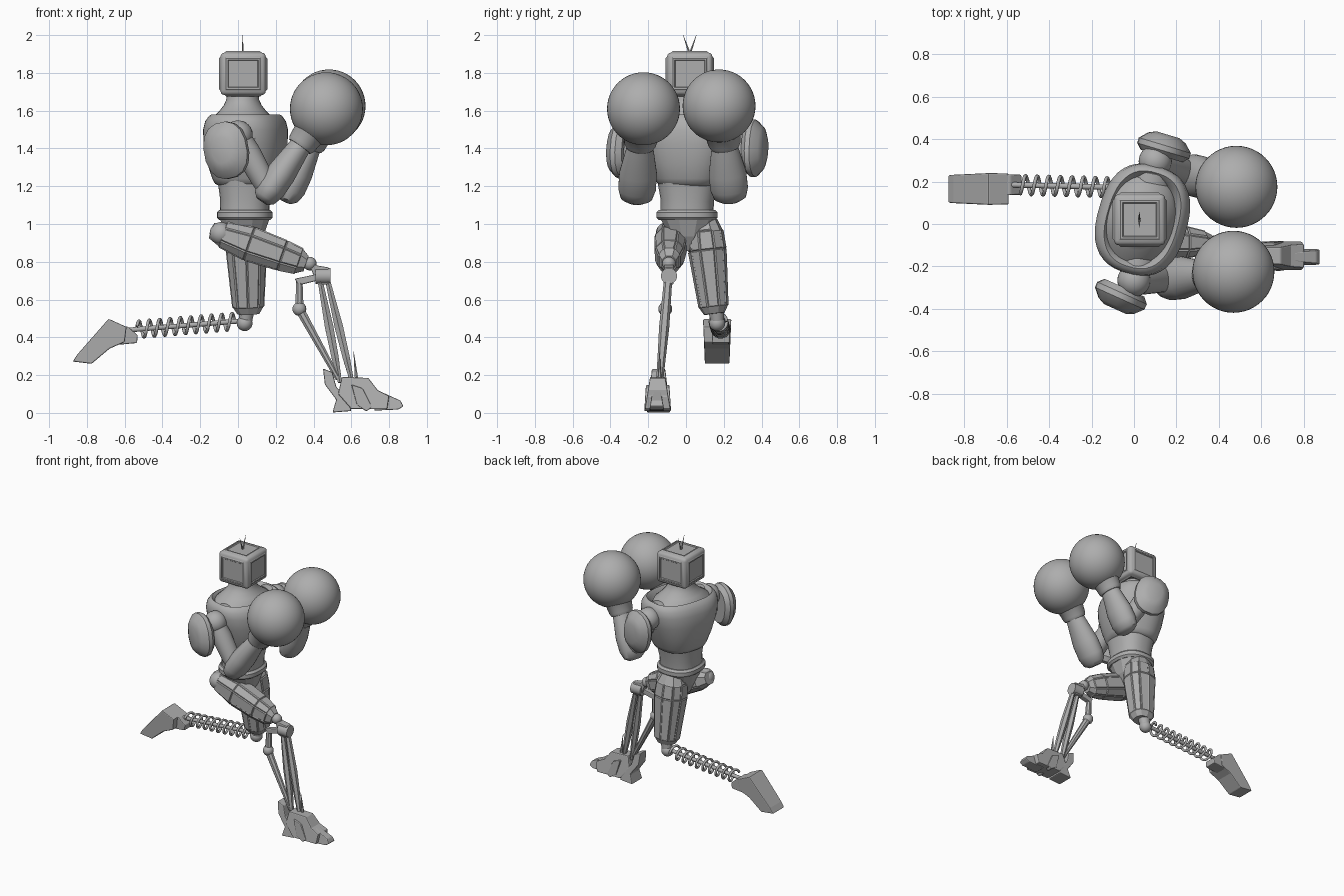
import bpy, bmesh, math
from mathutils import Vector, Matrix

old = bpy.data.objects.get("Cube")
if old:
    bpy.data.objects.remove(old, do_unlink=True)

GREY = (0.42, 0.42, 0.42, 1)
mat = bpy.data.materials.new("plain grey")
mat.use_nodes = True
mat.diffuse_color = GREY
mat.node_tree.nodes["Principled BSDF"].inputs["Base Color"].default_value = GREY


def finish(name, bm, smooth=None, bevel=0):
    """Turn a bmesh into an object; smooth is the sharp-edge angle in degrees."""
    bmesh.ops.recalc_face_normals(bm, faces=bm.faces)
    me = bpy.data.meshes.new(name)
    for f in bm.faces:
        f.smooth = smooth is not None
    bm.to_mesh(me)
    bm.free()
    if smooth is not None:
        me.set_sharp_from_angle(angle=math.radians(smooth))
    ob = bpy.data.objects.new(name, me)
    bpy.context.collection.objects.link(ob)
    me.materials.append(mat)
    if bevel:
        mod = ob.modifiers.new("bevel", "BEVEL")
        mod.width, mod.segments = bevel, 2
    return ob


def tube(name, a, b, sections, n=24, power=2, roll=0, smooth=40, panels=0, bevel=0):
    """Loft superellipse sections (t, ru, rv, shift) from a to b."""
    a, b = Vector(a), Vector(b)
    w = (b - a).normalized()
    v = Vector((0, 1, 0)) if abs(w.y) < 0.99 else Vector((1, 0, 0))
    v = (v - w * v.dot(w)).normalized()
    v = Matrix.Rotation(math.radians(roll), 3, w) @ v
    u = v.cross(w)
    bm = bmesh.new()
    rings = []
    for t, ru, rv, *shift in sections:
        c = a.lerp(b, t) + u * (shift[0] if shift else 0)
        ring = []
        for i in range(n):
            ang = math.tau * (i + 0.5) / n
            cs, sn = math.cos(ang), math.sin(ang)
            x = math.copysign(abs(cs) ** (2 / power), cs) * ru
            y = math.copysign(abs(sn) ** (2 / power), sn) * rv
            ring.append(bm.verts.new(c + u * x + v * y))
        rings.append(ring)
    sides = []
    for r, s in zip(rings, rings[1:]):
        for i in range(n):
            j = (i + 1) % n
            sides.append(bm.faces.new((r[i], r[j], s[j], s[i])))
    bm.faces.new(rings[0])
    bm.faces.new(rings[-1])
    if panels:
        bmesh.ops.recalc_face_normals(bm, faces=bm.faces)
        big = [f for f in sides if f.calc_area() > 0.004]
        bmesh.ops.inset_individual(bm, faces=big, thickness=0.007, depth=panels)
    return finish(name, bm, smooth, bevel)


def rod(name, a, b, r0, r1=None, n=16, smooth=40):
    r1 = r0 if r1 is None else r1
    return tube(name, a, b, [(0, r0, r0), (1, r1, r1)], n, smooth=smooth)


def ball(name, c, r, seg=32):
    bm = bmesh.new()
    bmesh.ops.create_uvsphere(bm, u_segments=seg, v_segments=seg // 2, radius=r,
                              matrix=Matrix.Translation(c))
    return finish(name, bm, 180)


def prism(name, pts, y, low, high, bevel=0.006):
    """Side outline in x and z, given thickness; half width runs low to high with z."""
    z0, z1 = min(p[1] for p in pts), max(p[1] for p in pts)
    bm = bmesh.new()
    sides = []
    for s in (-1, 1):
        sides.append([bm.verts.new((x, y + s * (low + (high - low) * (z - z0) / (z1 - z0)), z))
                      for x, z in pts])
    for side in sides:
        bm.faces.new(side)
    for i in range(len(pts)):
        j = (i + 1) % len(pts)
        bm.faces.new((sides[0][i], sides[0][j], sides[1][j], sides[1][i]))
    return finish(name, bm, None, bevel)


# Head: box with a raised panel on every side
bm = bmesh.new()
bmesh.ops.create_cube(bm, size=1, matrix=Matrix.Translation((0.027, 0.02, 1.795))
                      @ Matrix.Diagonal((0.24, 0.24, 0.225, 1)))
faces = bm.faces[:]
bmesh.ops.bevel(bm, geom=bm.edges[:], offset=0.022, segments=3, affect='EDGES', profile=0.5)
panels = [f for f in bm.faces if f.calc_area() > 0.02]
bmesh.ops.inset_individual(bm, faces=panels, thickness=0.012, depth=0.008)
bmesh.ops.inset_individual(bm, faces=panels, thickness=0.012, depth=0)
bmesh.ops.inset_individual(bm, faces=panels, thickness=0.006, depth=-0.006)
finish("head", bm, 35)
for side, tip in (("right", -0.015), ("left", 0.055)):
    rod(side + "_antenna", (0.025, 0.02, 1.9), (0.025, tip, 2.0), 0.006, 0.001, 6)

# Torso, twisted so the left shoulder leads
tube("neck", (0.025, 0.02, 1.52), (0.025, 0.02, 1.7),
     [(0, 0.17, 0.23), (0.22, 0.16, 0.2), (0.42, 0.125, 0.145), (0.6, 0.1, 0.11),
      (0.78, 0.086, 0.09), (1, 0.083, 0.085)], 32, roll=-14)
tube("chest", (0.04, 0.02, 1.2), (0.04, 0.02, 1.6),
     [(0, 0.13, 0.14), (0.03, 0.155, 0.165), (0.1, 0.17, 0.18), (0.3, 0.195, 0.21),
      (0.55, 0.212, 0.245), (0.75, 0.212, 0.262), (0.86, 0.2, 0.26), (0.93, 0.18, 0.245),
      (0.95, 0.168, 0.23), (0.9, 0.155, 0.21), (0.8, 0.14, 0.19)],
     40, 2.5, roll=-16)
tube("waist", (0.035, 0.005, 1.05), (0.04, 0.01, 1.24),
     [(0, 0.132, 0.14), (0.4, 0.132, 0.142), (1, 0.15, 0.165)], 32, 2.4)
tube("belt", (0.035, 0.005, 1.02), (0.035, 0.005, 1.075),
     [(0, 0.135, 0.15), (0.25, 0.148, 0.163), (0.75, 0.148, 0.163), (1, 0.135, 0.15)], 32, 2.4)
tube("pelvis", (0.03, 0.01, 0.86), (0.035, 0.01, 1.03),
     [(0, 0.06, 0.05), (0.45, 0.105, 0.1), (1, 0.135, 0.15)], 12, 2.4, smooth=None)

# Arms: shoulder, elbow, wrist, glove, then the inner and outer shield points
arms = {
    "right": ((0, -0.265, 1.47), (0.165, -0.26, 1.175), (0.355, -0.24, 1.45),
              (0.468, -0.225, 1.61), (-0.045, -0.3, 1.39), (-0.09, -0.4, 1.39), 12),
    "left": ((0.1, 0.295, 1.48), (0.275, 0.23, 1.175), (0.4, 0.2, 1.45),
             (0.482, 0.175, 1.625), (0.13, 0.32, 1.4), (0.16, 0.42, 1.4), -12),
}
for side, (sh, el, wr, gl, p0, p1, tilt) in arms.items():
    sh_v, hub = Vector(sh), Vector((0.045, 0.02, 1.47))
    inner = sh_v.lerp(hub, 0.25)
    ball(side + "_shoulder", sh, 0.078)
    tube(side + "_shoulder_socket", inner.lerp(hub, 0.15), inner.lerp(sh_v, 0.35),
         [(0, 0.1, 0.1), (0.8, 0.1, 0.1), (1, 0.085, 0.085), (0.7, 0.075, 0.075)], 28)
    tube(side + "_upper_arm", sh, el,
         [(0, 0.06, 0.06), (0.3, 0.068, 0.068), (0.75, 0.062, 0.062), (1, 0.055, 0.06)])
    tube(side + "_forearm", Vector(el) - (Vector(wr) - Vector(el)) * 0.2, wr,
         [(0, 0.035, 0.05), (0.06, 0.062, 0.085), (0.2, 0.078, 0.1), (0.45, 0.078, 0.1),
          (0.8, 0.062, 0.075), (1, 0.055, 0.06)], 28)
    tube(side + "_glove_cuff", wr, gl,
         [(-0.25, 0.068, 0.075), (-0.15, 0.078, 0.085), (0.15, 0.085, 0.095),
          (0.4, 0.13, 0.135), (0.7, 0.15, 0.15)], 32)
    ball(side + "_glove", gl, 0.193, 48)
    tube(side + "_shoulder_shield", p0, p1,
         [(0, 0.125, 0.1), (0.25, 0.152, 0.125), (0.5, 0.152, 0.125),
          (0.85, 0.115, 0.09), (1, 0.07, 0.055)], 16, 2.3, roll=tilt, smooth=30)
    rod(side + "_shield_mount", p0, Vector(sh).lerp(Vector(el), 0.3), 0.035)

# Right leg, bent forward
ball("right_hip", (-0.09, -0.1, 0.95), 0.06)
tube("right_thigh", (-0.14, -0.075, 0.965), (0.36, -0.09, 0.79),
     [(0, 0.045, 0.05), (0.12, 0.07, 0.075), (0.4, 0.094, 0.085), (0.75, 0.084, 0.075),
      (0.93, 0.07, 0.055), (1, 0.045, 0.04)], 8, 2.5, smooth=None, panels=0.006)
ball("right_knee", (0.38, -0.09, 0.79), 0.036, 20)
rod("right_knee_barrel", (0.41, -0.09, 0.725), (0.49, -0.09, 0.725), 0.043)
prism("right_knee_bracket", [(0.37, 0.8), (0.42, 0.78), (0.48, 0.77), (0.48, 0.68), (0.42, 0.68)],
      -0.09, 0.025, 0.025)
for i, (top, foot) in enumerate(((0.435, 0.54), (0.475, 0.605))):
    tube("right_shin_bar_%d" % (i + 1), (top, -0.095, 0.7), (foot, -0.14, 0.16),
         [(0, 0.015, 0.022), (0.45, 0.026, 0.027), (0.75, 0.022, 0.022), (1, 0.012, 0.018)],
         6, smooth=None)
prism("right_calf_link", [(0.3, 0.71), (0.42, 0.735), (0.42, 0.7), (0.32, 0.675)], -0.1, 0.018, 0.018)
rod("right_calf_upper_rod", (0.325, -0.1, 0.7), (0.325, -0.11, 0.55), 0.018, 0.024, 8)
ball("right_calf_joint", (0.325, -0.11, 0.55), 0.037, 16)
rod("right_calf_rod", (0.325, -0.11, 0.55), (0.53, -0.14, 0.18), 0.026, 0.015, 8, None)

# Right foot
prism("right_foot", [(0.55, 0.19), (0.69, 0.185), (0.74, 0.12), (0.8, 0.09), (0.79, 0.02),
                     (0.6, 0.02), (0.53, 0.1)], -0.15, 0.068, 0.04)
prism("right_toe", [(0.75, 0.115), (0.86, 0.065), (0.876, 0.035), (0.85, 0.018), (0.72, 0.012)],
      -0.155, 0.04, 0.022)
prism("right_heel", [(0.45, 0.235), (0.5, 0.215), (0.52, 0.14), (0.59, 0.05), (0.6, 0.01),
                     (0.5, 0.002), (0.52, 0.07), (0.46, 0.15)], -0.145, 0.062, 0.035)
for s in (-1, 1):
    prism("right_foot_plate_%s" % ("outer" if s < 0 else "inner"),
          [(0.6, 0.15), (0.66, 0.13), (0.71, 0.03), (0.68, 0.008), (0.63, 0.04)],
          -0.15 + s * 0.05, 0.021, 0.012)
rod("right_ankle_spike", (0.63, -0.14, 0.16), (0.612, -0.14, 0.325), 0.012, 0.001, 6)

# Left leg, upright thigh with a sprung shin trailing behind
tube("left_thigh", (0.04, 0.095, 1.02), (0.055, 0.15, 0.525),
     [(0, 0.07, 0.07), (0.12, 0.1, 0.092), (0.32, 0.108, 0.098), (0.93, 0.082, 0.075),
      (1, 0.06, 0.055)], 10, 2.4, smooth=None, panels=0.006)
rod("left_knee_socket", (0.045, 0.16, 0.54), (0.04, 0.165, 0.49), 0.042, 0.036)
ball("left_knee", (0.035, 0.165, 0.475), 0.042, 20)
start, end = Vector((0.02, 0.17, 0.487)), Vector((-0.6, 0.185, 0.437))
rod("left_shin_rod", start, end, 0.013)
coil = bpy.data.curves.new("left_shin_spring", "CURVE")
coil.dimensions, coil.bevel_depth, coil.bevel_resolution = "3D", 0.0085, 2
coil.use_fill_caps = True
turns, step = 9.5, 18
count = int(turns * step)
spline = coil.splines.new("POLY")
spline.points.add(count - 1)
for i in range(count):
    ang = math.tau * i / step
    p = start.lerp(end, 0.06 + 0.84 * i / count)
    spline.points[i].co = (p.x, p.y + 0.044 * math.cos(ang), p.z + 0.044 * math.sin(ang), 1)
coil.materials.append(mat)
bpy.context.collection.objects.link(bpy.data.objects.new("left_shin_spring", coil))
prism("left_ankle", [(-0.66, 0.47), (-0.58, 0.455), (-0.53, 0.41), (-0.535, 0.37), (-0.64, 0.36)],
      0.185, 0.045, 0.05)
prism("left_foot", [(-0.685, 0.498), (-0.59, 0.455), (-0.6, 0.375), (-0.68, 0.34),
                    (-0.775, 0.26), (-0.875, 0.272), (-0.85, 0.31)], 0.165, 0.065, 0.075)
